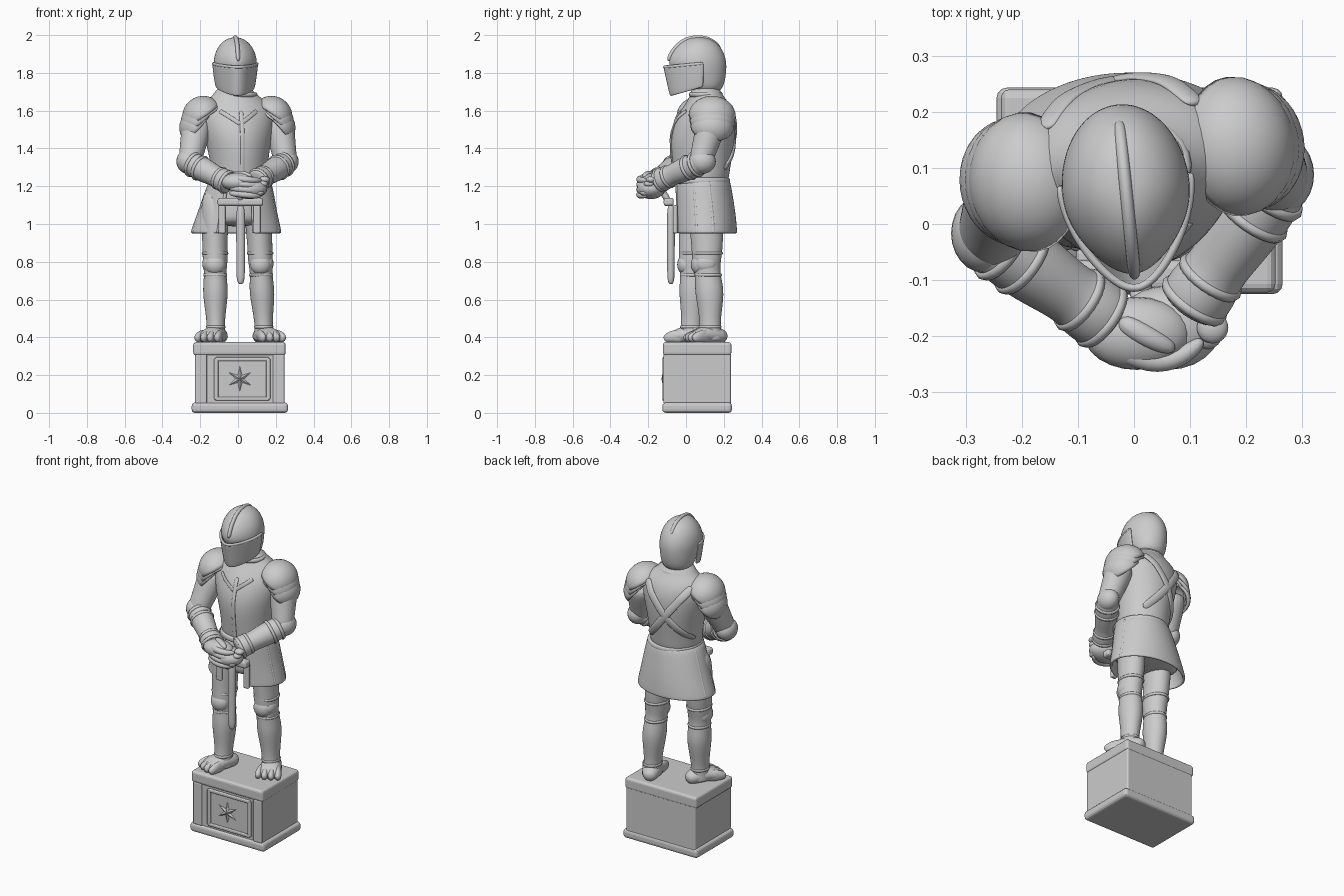
import bpy, bmesh
from math import sin, cos, pi, sqrt
from mathutils import Vector

if "Cube" in bpy.data.objects:
    bpy.data.objects.remove(bpy.data.objects["Cube"])

stone = bpy.data.materials.new("grey stone")
stone.use_nodes = True
GREY = (0.6, 0.6, 0.6, 1)
stone.diffuse_color = GREY
stone.node_tree.nodes["Principled BSDF"].inputs["Base Color"].default_value = GREY
X, Y, Z = Vector((1, 0, 0)), Vector((0, 1, 0)), Vector((0, 0, 1))


def finish(name, bm, smooth=True, subsurf=0, thick=0, bevel=0):
    bmesh.ops.recalc_face_normals(bm, faces=bm.faces)
    mesh = bpy.data.meshes.new(name)
    bm.to_mesh(mesh)
    bm.free()
    mesh.materials.append(stone)
    for face in mesh.polygons:
        face.use_smooth = smooth
    obj = bpy.data.objects.new(name, mesh)
    bpy.context.collection.objects.link(obj)
    if thick:
        mod = obj.modifiers.new("thickness", 'SOLIDIFY')
        mod.thickness, mod.offset = thick, 0
    if bevel:
        mod = obj.modifiers.new("soft edges", 'BEVEL')
        mod.width, mod.segments = bevel, 3
    if subsurf:
        mod = obj.modifiers.new("smooth", 'SUBSURF')
        mod.levels = mod.render_levels = subsurf
    return obj


def loft(name, rows, ref=None, n=20, point=0, arc=None, thick=0):
    """Skin elliptical rings (x, y, z, width, depth); ref=None keeps rings level."""
    bm = bmesh.new()
    centres = [Vector(r[:3]) for r in rows]
    rings = []
    for i, (c, r) in enumerate(zip(centres, rows)):
        u, v = X, Y
        if ref:
            axis = (centres[min(i + 1, len(rows) - 1)] - centres[max(i - 1, 0)]).normalized()
            u = ref.cross(axis).normalized()
            v = axis.cross(u)
        start, span = arc or (0, 2 * pi)
        ring = []
        for k in range(n):
            a = start + span * k / (n - 1 if arc else n)
            narrow = 1 - point * max(0, -sin(a)) ** 2
            ring.append(bm.verts.new(c + u * cos(a) * r[3] * narrow + v * sin(a) * r[4]))
        rings.append(ring)
    for low, high in zip(rings, rings[1:]):
        for k in range(n - 1 if arc else n):
            j = (k + 1) % n
            bm.faces.new((low[k], low[j], high[j], high[k]))
    if not arc:
        bm.faces.new(rings[0])
        bm.faces.new(rings[-1])
    return finish(name, bm, subsurf=2, thick=thick)


def ball(name, centre, size):
    bm = bmesh.new()
    bmesh.ops.create_uvsphere(bm, u_segments=24, v_segments=14, radius=1)
    bmesh.ops.scale(bm, vec=size, verts=bm.verts)
    bmesh.ops.translate(bm, vec=centre, verts=bm.verts)
    return finish(name, bm)


def box(name, low, high, bevel=0.01):
    low, high = Vector(low), Vector(high)
    bm = bmesh.new()
    bmesh.ops.create_cube(bm, size=1)
    bmesh.ops.scale(bm, vec=high - low, verts=bm.verts)
    bmesh.ops.translate(bm, vec=(low + high) / 2, verts=bm.verts)
    return finish(name, bm, smooth=False, bevel=bevel)


def band(name, centre, rx, ry, fat, axis=Z):
    """Raised ring around a limb."""
    q = Vector(axis).to_track_quat('Z', 'Y')
    n, sides = 24, 6
    bm = bmesh.new()
    rows = []
    for m in range(sides):
        b = 2 * pi * m / sides
        turn = [2 * pi * k / n for k in range(n)]
        out, up = fat * cos(b), fat * 1.4 * sin(b)
        rows.append([bm.verts.new(Vector(centre) + q @ Vector(((rx + out) * cos(a), (ry + out) * sin(a), up)))
                     for a in turn])
    for m, row in enumerate(rows):
        other = rows[(m + 1) % sides]
        for k in range(n):
            j = (k + 1) % n
            bm.faces.new((row[k], row[j], other[j], other[k]))
    return finish(name, bm)


# Plinth with mouldings, framed panel and star
box("plinth_body", (-.228, -.114, .02), (.247, .237, .36))
box("plinth_base", (-.245, -.125, 0), (.265, .243, .055), .018)
box("plinth_cap", (-.237, -.122, .305), (.252, .24, .375), .015)
for x in (-.195, .215):
    box("plinth_pillar", (x - .03, -.12, .05), (x + .03, -.1, .31), .006)
box("plinth_panel", (-.115, -.117, .075), (.16, -.1, .285), .004)
for x in (-.115, .16):
    box("panel_side_frame", (x - .011, -.125, .07), (x + .011, -.1, .29), .006)
for z in (.075, .285):
    box("panel_cross_frame", (-.12, -.125, z - .01), (.165, -.1, z + .01), .006)
bm = bmesh.new()
tip = bm.verts.new((.01, -.13, .18))
points = []
for k in range(12):
    r = .026 if k % 2 else .078
    points.append(bm.verts.new((.01 + r * sin(k * pi / 6), -.115, .18 + r * cos(k * pi / 6))))
for k in range(12):
    bm.faces.new((tip, points[k], points[(k + 1) % 12]))
bm.faces.new(points)
finish("star", bm, smooth=False)

# Legs: height, width, depth, backward shift
LEG = [(1.2, .08, .09, 0), (.96, .07, .09, 0), (.86, .066, .082, 0), (.79, .067, .076, -.008),
       (.74, .057, .066, -.002), (.65, .07, .08, .004), (.55, .057, .064, .004),
       (.46, .046, .054, 0), (.4, .056, .066, 0), (.377, .056, .066, 0)]


def leg(side, hip, ankle, turn):
    def at(z):
        return Vector(hip).lerp(Vector(ankle), (1.2 - z) / .82)
    loft(side + "_leg", [(at(z).x, at(z).y + d, z, w, t) for z, w, t, d in LEG])
    for label, z, w, t in (("thigh", .845, .065, .077), ("knee", .73, .058, .067), ("ankle", .455, .046, .055)):
        p = at(z)
        band(f"{side}_{label}_band", (p.x, p.y, z), w, t, .006)
    k = at(.79)
    ball(side + "_knee_cop", (k.x, k.y - .045, .785), (.055, .044, .055))
    ball(side + "_knee_wing", (k.x + .04 * turn, k.y - .01, .79), (.028, .055, .045))
    # Foot and segmented toes, splayed outward
    a = at(.38)
    ahead = Vector((.4 * turn, -.92, 0))
    across = Vector((.92, .4 * turn, 0))
    foot = [(-.095, .03, .03), (-.04, .052, .045), (.03, .06, .05), (.08, .075, .036), (.115, .072, .022)]
    loft(side + "_foot", [(*(a + ahead * f + Z * (.375 + h * .8)), w, h) for f, w, h in foot], ref=Z)
    for i in range(4):
        s = (i - 1.5) * .038
        rows = [(*(a + ahead * (f - abs(s) * .2) + across * s * g + Z * (.375 + h * .9)), w, h)
                for f, g, w, h in ((.03, .7, .014, .034), (.08, .9, .02, .036), (.12, 1, .021, .027), (.14, 1, .013, .016))]
        loft(side + "_toe", rows, ref=Z, n=10)


leg("right", (-.125, .06, 0), (-.117, .025, 0), -1)
leg("left", (.1, .1, 0), (.14, .13, 0), 1)

# Torso, turned slightly at the shoulders
TORSO = [(.015, .08, 1.18, .15, .14), (.018, .08, 1.27, .148, .148), (.016, .083, 1.37, .16, .164),
         (.012, .088, 1.47, .183, .172), (.01, .105, 1.57, .2, .155), (.005, .115, 1.64, .18, .115),
         (0, .11, 1.68, .115, .085), (-.01, .1, 1.74, .08, .07)]
YAW = .13
loft("torso", TORSO, n=28, point=.12).rotation_euler.z = YAW
loft("waist_belt", [(.015, .08, z, w, w - .006) for z, w in ((1.205, .15), (1.215, .163), (1.24, .163), (1.25, .15))])
band("collar", (-.005, .105, 1.685), .098, .08, .01)


def body_y(x, z, side):
    """Front (-1) or back (1) of the torso at a given place."""
    low, high = next((a, b) for a, b in zip(TORSO, TORSO[1:]) if a[2] <= z <= b[2])
    t = (z - low[2]) / (high[2] - low[2])
    cx, cy, _, rx, ry = [p + (q - p) * t for p, q in zip(low, high)]
    return cy + side * ry * sqrt(max(0, 1 - ((x - cx) / rx) ** 2))


def strap(name, start, end, side, wide, deep):
    rows = []
    for k in range(13):
        x, z = Vector(start).lerp(Vector(end), k / 12)
        rows.append((x, body_y(x, z, side), z, wide, deep))
    loft(name, rows, ref=Y, n=10).rotation_euler.z = YAW


for s in (-1, 1):
    strap("back_strap", (.14 * s, 1.63), (-.125 * s, 1.29), 1, .024, .01)
    strap("chest_ridge", (.1 * s, 1.6), (.005, 1.53), -1, .012, .004)
strap("breast_keel", (.012, 1.6), (.015, 1.24), -1, .012, .006)

# Flared skirt over a solid core, open at the front, with hanging plates
GAP = .42
SKIRT = [(.012, .083, 1.235, .155, .143), (.005, .09, 1.16, .178, .148), (-.003, .1, 1.06, .203, .155),
         (-.01, .105, .965, .232, .158), (-.01, .105, .95, .233, .158)]
loft("skirt", SKIRT, n=32, arc=(-pi / 2 + GAP, 2 * pi - 2 * GAP), thick=.016)
loft("skirt_core", [(x, y, max(z, .985), w * .95, d * .95) for x, y, z, w, d in SKIRT[:4]], n=28)
for a in (-pi / 2 - GAP, -pi / 2 + GAP, -.3, .25, pi - .25, pi + .3):
    loft("skirt_seam", [(r[0] + r[3] * cos(a), r[1] + r[4] * sin(a), r[2], .01, .01) for r in SKIRT], n=8)
for x in (-.085, .1):
    box("hanging_plate", (x - .018, -.07, .95), (x + .018, -.045, 1.1), .008)


# Arms, each bent inward to the hands
def arm(side, shoulder, elbow, wrist):
    s, e, w = Vector(shoulder), Vector(elbow), Vector(wrist)
    upper = [(0, .08), (.35, .078), (.7, .067), (1, .062), (1.12, .04)]
    loft(side + "_upper_arm", [(*s.lerp(e, t), r, r) for t, r in upper], ref=Y)
    fore = [(-.22, .03), (-.1, .056), (.1, .066), (.4, .066), (.72, .054), (.8, .062), (1, .066), (1.06, .05)]
    loft(side + "_forearm", [(*e.lerp(w, t), r, r) for t, r in fore], ref=Z)
    ball(side + "_elbow_cop", e + (e - w) * .06, (.058, .07, .064))
    for t, r in ((.1, .064), (.28, .064), (.79, .057), (.98, .06)):
        band(side + "_arm_band", e.lerp(w, t), r, r, .007, w - e)


arm("right", (-.21, .085, 1.56), (-.256, -.025, 1.325), (-.055, -.165, 1.22))
arm("left", (.21, .145, 1.56), (.254, .075, 1.325), (.105, -.14, 1.23))


# Layered shoulder shells with raised rims
def pauldron(side, sign, centre):
    for i in range(3):
        bm = bmesh.new()
        bmesh.ops.create_uvsphere(bm, u_segments=28, v_segments=18, radius=1)
        cut = [v for v in bm.verts if v.co.z < -.1]
        bmesh.ops.delete(bm, geom=cut, context='VERTS')
        bmesh.ops.scale(bm, vec=(.102 - .004 * i, .118 - .005 * i, .098 - .003 * i), verts=bm.verts)
        shell = finish(f"{side}_pauldron_{i}", bm, thick=.014)
        shell.location = Vector(centre) + Vector((.012 * i * sign, 0, -.03 * i))
        shell.rotation_euler = (0, (.6 + .12 * i) * sign, YAW)
    lean = Vector((sin(.6) * sign, 0, cos(.6)))
    band(side + "_pauldron_rim", Vector(centre) - lean * .01, .1, .117, .007, lean)


pauldron("right", -1, (-.187, .075, 1.572))
pauldron("left", 1, (.18, .138, 1.572))

# Clasped gauntlets
ball("lower_hand", (.06, -.185, 1.187), (.095, .075, .055))
ball("upper_hand", (.005, -.195, 1.222), (.095, .065, .05))
for i in range(4):
    z = 1.245 - i * .027
    loft("right_finger", [(-.05, -.215, z, .018, .018), (.03, -.252, z - .008, .021, .019),
                          (.085, -.24, z - .014, .019, .018), (.125, -.205, z - .014, .012, .012)], ref=Z, n=10)
    ball("left_knuckle", (.14 - i * .01, -.185 - i * .01, 1.235 - i * .023), (.028, .028, .018))
loft("thumb", [(-.03, -.17, 1.262, .02, .018), (.03, -.205, 1.268, .021, .018), (.075, -.225, 1.25, .013, .012)], ref=Z, n=10)

# Sword, point down
loft("sword_grip", [(.012, y, z, .02, .02) for y, z in ((-.09, 1.11), (-.11, 1.15), (-.14, 1.2))])
box("sword_guard", (-.108, -.118, 1.095), (.133, -.065, 1.138), .014)
loft("sword_blade", [(.014, -.08, z, w, t) for z, w, t in
     ((1.12, .027, .024), (.95, .026, .023), (.75, .025, .022), (.705, .023, .02), (.68, .013, .012))], n=8)

# Helmet: skull, comb and wedge visor, looking slightly to its left
SKULL = [(1.69, .11, .08, .075), (1.75, .1, .1, .11), (1.82, .066, .115, .153), (1.87, .063, .116, .154),
         (1.92, .066, .102, .132), (1.96, .07, .074, .097), (1.982, .07, .04, .057), (1.988, .07, .012, .02)]
head = [loft("helmet_skull", [(-.025, y, z, w, d) for z, y, w, d in SKULL], n=28, point=.25)]
COMB = [(-.094, 1.86), (-.066, 1.92), (-.026, 1.96), (.02, 1.982), (.07, 1.988), (.12, 1.98), (.16, 1.955), (.185, 1.92)]
head.append(loft("helmet_comb", [(-.025, y, z, .014, .012) for y, z in COMB], ref=X, n=10))
VISOR = [(1.695, .098, .16), (1.71, .102, .166), (1.77, .109, .182), (1.83, .116, .195), (1.842, .117, .197)]
visor = loft("visor", [(-.025, .085, z, w, d) for z, w, d in VISOR], n=23, point=.3, arc=(pi, pi), thick=.012)
for v in visor.data.vertices:
    v.co.z += (v.co.y + .02) * (.3 if v.co.z < 1.75 else .1)
brow = []
for k in range(17):
    a = pi + pi * k / 16
    y = .085 + .198 * sin(a)
    brow.append((-.025 + .118 * cos(a) * (1 - .3 * sin(a) ** 2), y, 1.84 + .1 * (y + .02), .008, .009))
head += [visor, loft("visor_brow", brow, ref=Z, n=8)]
for part in head:
    part.rotation_euler.z = .1
    part.location.x = .017
